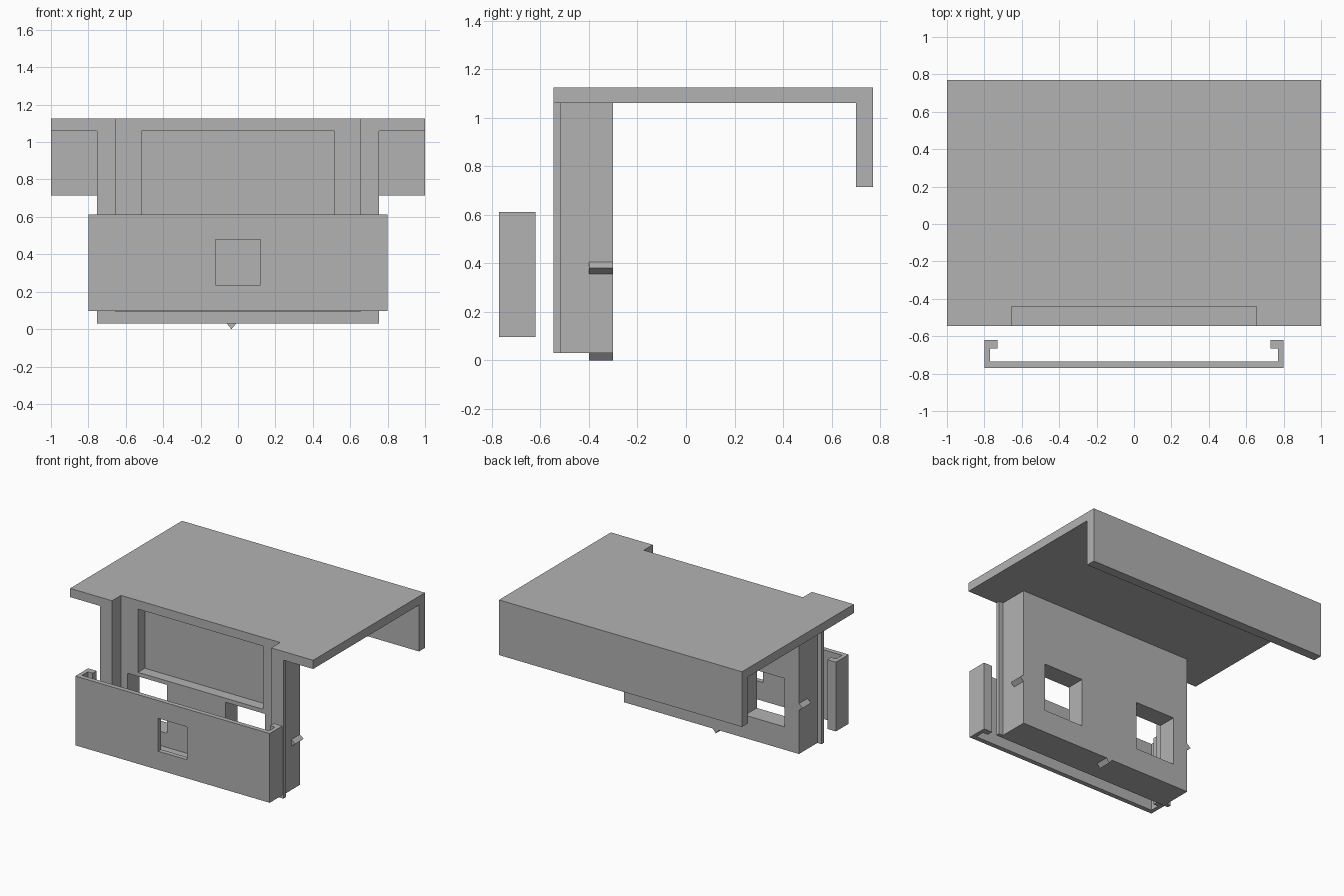
import bpy
import bmesh
from mathutils import Vector

cube = bpy.data.objects.get("Cube")
if cube:
    bpy.data.objects.remove(cube, do_unlink=True)

grey = bpy.data.materials.new("plain_grey")
grey.use_nodes = True
COLOUR = (0.448, 0.448, 0.448, 1)
grey.diffuse_color = COLOUR
grey.node_tree.nodes["Principled BSDF"].inputs["Base Color"].default_value = COLOUR


def prism(name, profile, axis, lo, hi):
    """Extrude a flat profile along an axis; the profile uses the other two axes in order."""
    def place(p, t):
        co = list(p)
        co.insert("xyz".index(axis), t)
        return Vector(co)

    bm = bmesh.new()
    face = bm.faces.new([bm.verts.new(place(p, lo)) for p in profile])
    out = bmesh.ops.extrude_face_region(bm, geom=[face])
    moved = [g for g in out["geom"] if isinstance(g, bmesh.types.BMVert)]
    bmesh.ops.translate(bm, verts=moved, vec=place((0, 0), hi - lo))
    bmesh.ops.recalc_face_normals(bm, faces=bm.faces)
    mesh = bpy.data.meshes.new(name)
    bm.to_mesh(mesh)
    bm.free()
    mesh.materials.append(grey)
    obj = bpy.data.objects.new(name, mesh)
    bpy.context.collection.objects.link(obj)
    return obj


def cut(target, x, y, z):
    """Subtract a box, given as three (low, high) ranges."""
    rect = [(x[0], y[0]), (x[1], y[0]), (x[1], y[1]), (x[0], y[1])]
    cutter = prism("cutter", rect, "z", *z)
    cutter.hide_render = True
    mod = target.modifiers.new("cut", "BOOLEAN")
    mod.operation = "DIFFERENCE"
    mod.solver = "EXACT"
    mod.object = cutter
    bpy.context.view_layer.objects.active = target
    bpy.ops.object.modifier_apply(modifier=mod.name)
    bpy.data.objects.remove(cutter, do_unlink=True)


def mirrored(half):
    """Complete a symmetric plan outline from its +x half."""
    return half + [(-x, y) for x, y in reversed(half)]


FRONT, BACK = -0.545, -0.30
BASE, UNDERSIDE, TOP = 0.03, 1.06, 1.125
SIDE = 0.72
RECESS = ((-0.655, 0.655), (-0.9, -0.44), (0.095, 1.3))

# Cover plate with a rear lip and a front notch
cover = prism("cover_plate", [(FRONT, UNDERSIDE), (0.70, UNDERSIDE), (0.70, 0.715),
                              (0.77, 0.715), (0.77, TOP), (FRONT, TOP)], "x", -1, 1)
cut(cover, *RECESS)

# Upright housing with side flanges, front recess, display pocket and two openings
housing = prism("housing", mirrored([(0.755, FRONT), (0.755, -0.515), (SIDE, -0.515),
                                     (SIDE, BACK)]), "z", BASE, UNDERSIDE)
cut(housing, *RECESS)
cut(housing, (-0.515, 0.515), (-0.5, -0.36), (0.59, 1.2))
for left in (-0.60, 0.205):
    cut(housing, (left, left + 0.325), (-0.5, -0.2), (0.20, 0.56))

# Sliding front panel with hooked edges and a square hole
panel = prism("sliding_panel", mirrored([(0.80, -0.77), (0.80, -0.62), (0.73, -0.62),
                                         (0.73, -0.665), (0.77, -0.665), (0.77, -0.735)]),
              "z", 0.097, 0.612)
cut(panel, (-0.12, 0.12), (-0.9, -0.7), (0.235, 0.48))

# Small locating ridges on both sides and underneath
for name, s in (("left_ridge", 1), ("right_ridge", -1)):
    prism(name, [(s * SIDE, 0.355), (s * 0.75, 0.38), (s * SIDE, 0.405)], "y", -0.40, BACK)
prism("bottom_ridge", [(-0.06, BASE), (-0.035, 0), (-0.01, BASE)], "y", -0.40, BACK)
